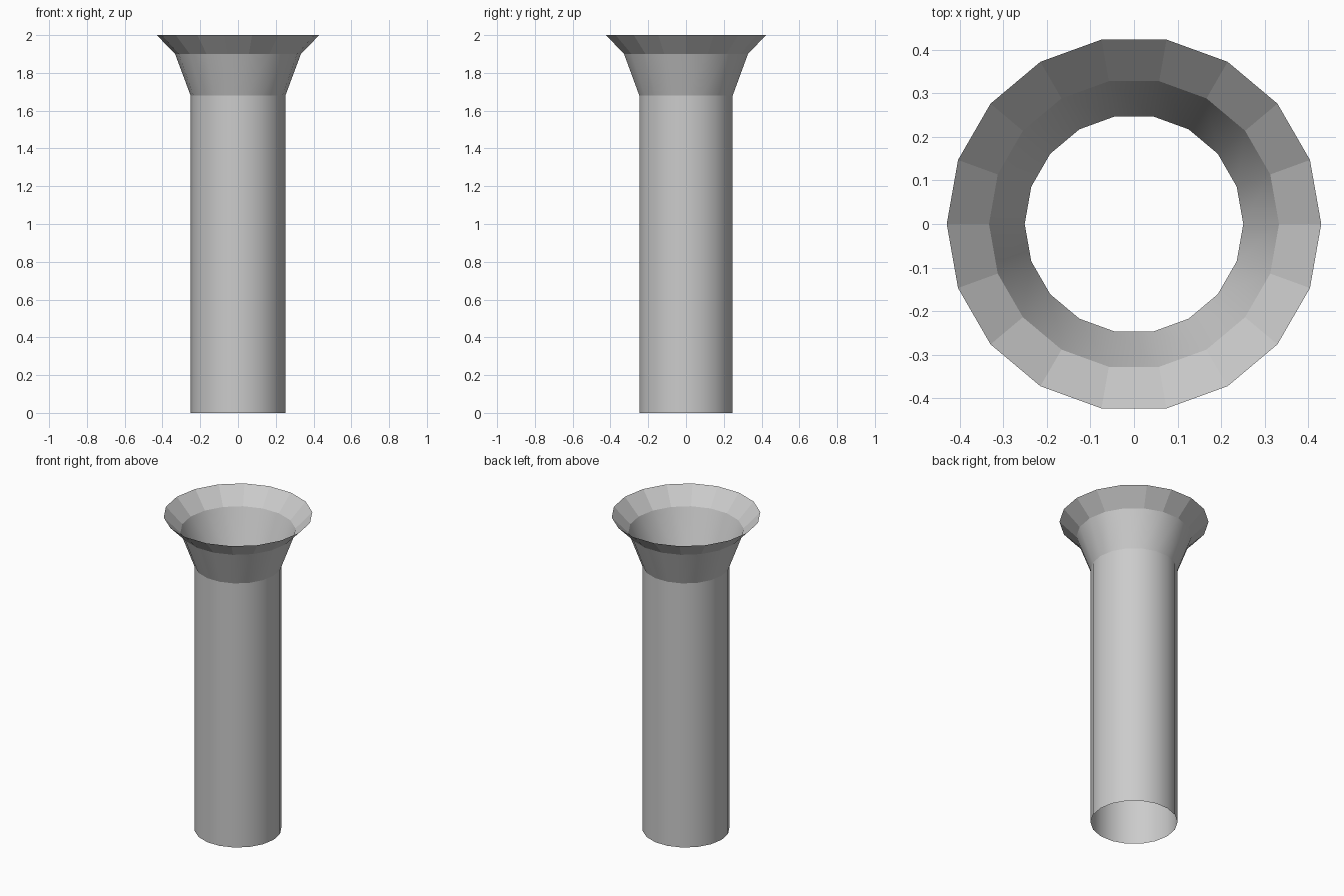
import bpy, bmesh
from math import cos, sin, tau

if "Cube" in bpy.data.objects:
    bpy.data.objects.remove(bpy.data.objects["Cube"])

SIDES = 18
# (radius, height) profile from the foot of the tube to the flared rim
PROFILE = [(0.251, 0.0), (0.251, 1.68), (0.333, 1.90), (0.43, 2.0)]
SMOOTH_BANDS = [True, True, False]  # the rim band is faceted

bm = bmesh.new()
rings = [[bm.verts.new((r * cos(tau * i / SIDES), r * sin(tau * i / SIDES), z))
          for i in range(SIDES)] for r, z in PROFILE]

# Open thin wall, one band of quads between each pair of rings
for low, high, smooth in zip(rings, rings[1:], SMOOTH_BANDS):
    for i in range(SIDES):
        j = (i + 1) % SIDES
        face = bm.faces.new((low[i], low[j], high[j], high[i]))
        face.smooth = smooth

# Crisp creases where the tube meets the flare and the flare meets the rim
for ring in rings[1:3]:
    for i in range(SIDES):
        bm.edges.get((ring[i], ring[(i + 1) % SIDES])).smooth = False

mesh = bpy.data.meshes.new("flared_pipe")
bm.to_mesh(mesh)
bm.free()
pipe = bpy.data.objects.new("flared_pipe", mesh)
bpy.context.collection.objects.link(pipe)
